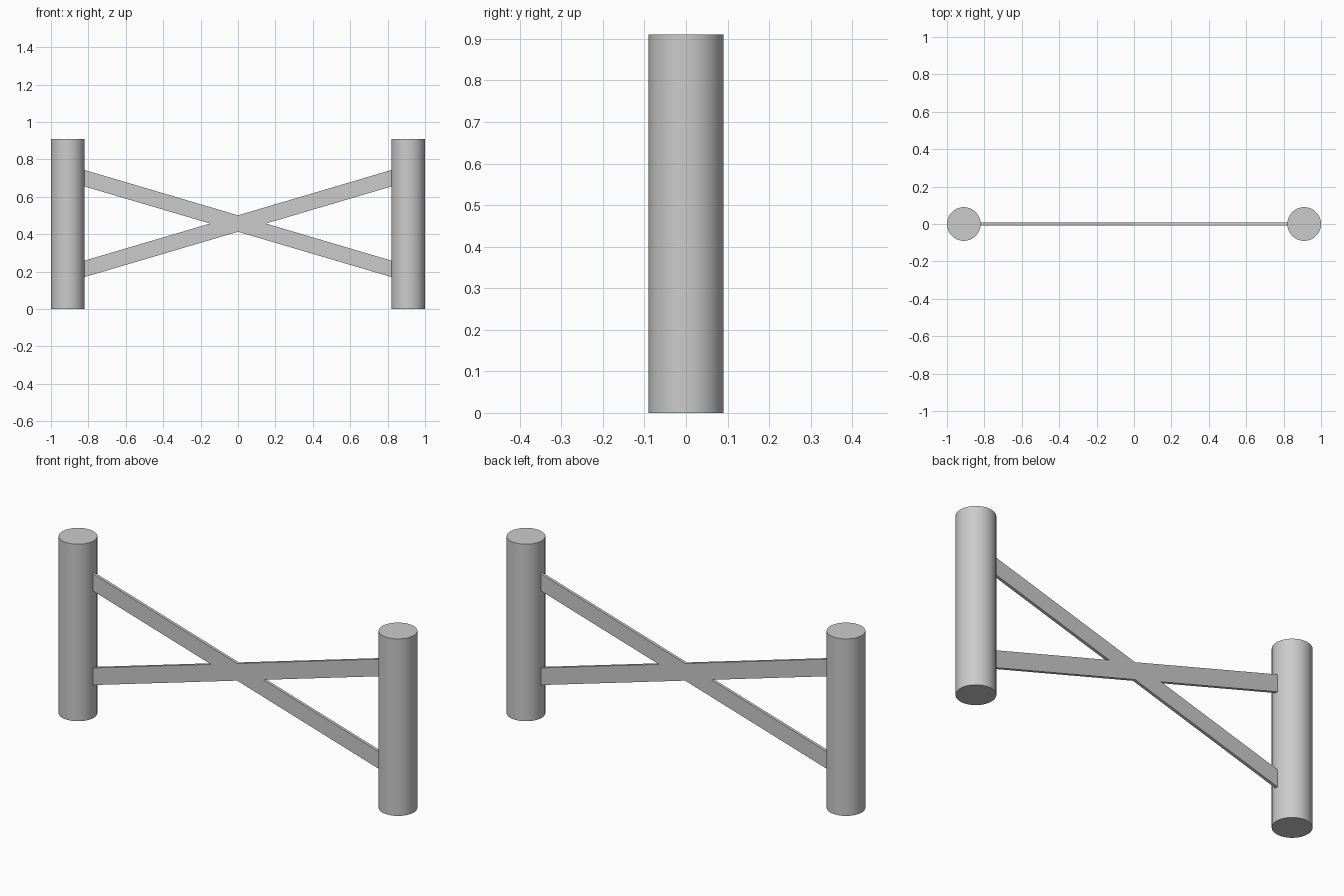
import bpy
import bmesh
import math

cube = bpy.data.objects.get("Cube")
if cube:
    bpy.data.objects.remove(cube, do_unlink=True)

# Material
GREY = (0.6, 0.6, 0.6, 1)
grey = bpy.data.materials.new("light grey")
grey.use_nodes = True
grey.diffuse_color = GREY
grey.node_tree.nodes["Principled BSDF"].inputs["Base Color"].default_value = GREY

RADIUS, HEIGHT = 0.09, 0.91
POST_X = 1 - RADIUS
BRACE_X = POST_X - RADIUS + 0.003   # ends just inside the posts
MID_Z, RISE = 0.457, 0.243          # crossing height and rise to each end
HALF_H, HALF_T = 0.044, 0.0075      # half the upright height and thickness


def post(name, x):
    bpy.ops.mesh.primitive_cylinder_add(vertices=64, radius=RADIUS, depth=HEIGHT,
                                        location=(x, 0, HEIGHT / 2))
    obj = bpy.context.object
    obj.name = name
    obj.data.materials.append(grey)
    bpy.ops.object.shade_smooth_by_angle(angle=math.radians(30))


# Cross brace: one X-shaped outline, extruded to a thin plate
def cross_brace():
    slope = RISE / BRACE_X
    notch = HALF_H / slope           # where the inner edges of the bars meet
    right = [(BRACE_X, -RISE - HALF_H), (BRACE_X, -RISE + HALF_H), (notch, 0),
             (BRACE_X, RISE - HALF_H), (BRACE_X, RISE + HALF_H)]
    left = [(-x, z) for x, z in reversed(right)]
    outline = [(0, -HALF_H)] + right + [(0, HALF_H)] + left

    bm = bmesh.new()
    face = bm.faces.new([bm.verts.new((x, -HALF_T, MID_Z + z)) for x, z in outline])
    extruded = bmesh.ops.extrude_face_region(bm, geom=[face])["geom"]
    verts = [v for v in extruded if isinstance(v, bmesh.types.BMVert)]
    bmesh.ops.translate(bm, verts=verts, vec=(0, 2 * HALF_T, 0))
    bmesh.ops.recalc_face_normals(bm, faces=bm.faces)
    mesh = bpy.data.meshes.new("cross_brace")
    bm.to_mesh(mesh)
    bm.free()
    mesh.materials.append(grey)
    bpy.context.collection.objects.link(bpy.data.objects.new("cross_brace", mesh))


post("left_post", POST_X)
post("right_post", -POST_X)
cross_brace()
